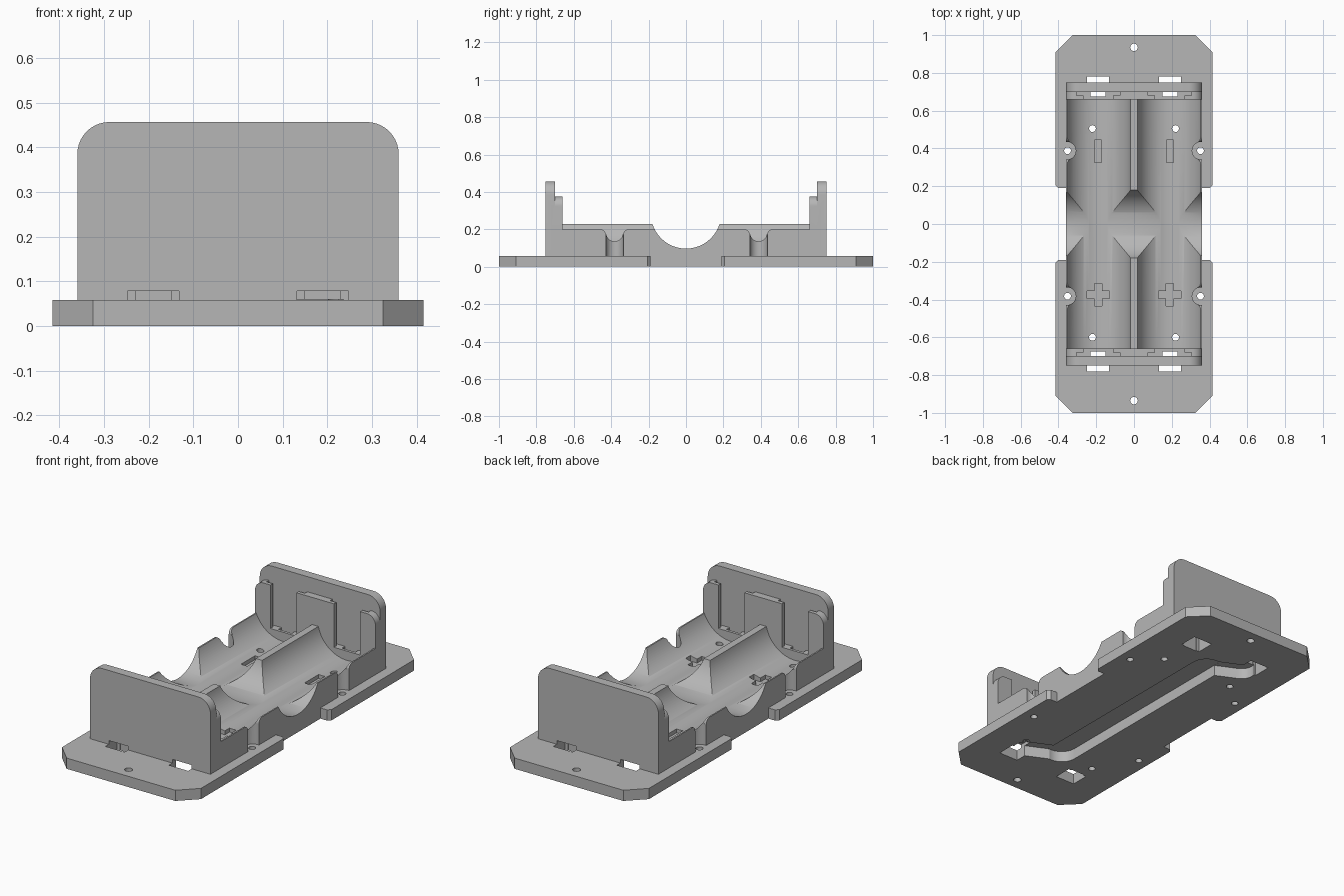
import bpy
import bmesh
from math import pi, cos, sin, atan2
from mathutils import Vector

cube = bpy.data.objects.get("Cube")
if cube:
    bpy.data.objects.remove(cube, do_unlink=True)

GREY = (0.47, 0.47, 0.47, 1)
grey = bpy.data.materials.new("grey_plastic")
grey.use_nodes = True
grey.diffuse_color = GREY
grey.node_tree.nodes["Principled BSDF"].inputs["Base Color"].default_value = GREY


def prism(name, outline, lo, hi, axis="z"):
    """Extrude a 2D outline from lo to hi along an axis."""
    place = {"x": lambda a, b, c: (c, a, b),
             "y": lambda a, b, c: (a, c, b),
             "z": lambda a, b, c: (a, b, c)}[axis]
    bm = bmesh.new()
    face = bm.faces.new([bm.verts.new(place(a, b, lo)) for a, b in outline])
    ext = bmesh.ops.extrude_face_region(bm, geom=[face])
    verts = [g for g in ext["geom"] if isinstance(g, bmesh.types.BMVert)]
    bmesh.ops.translate(bm, verts=verts, vec=Vector(place(0, 0, hi - lo)))
    bmesh.ops.recalc_face_normals(bm, faces=bm.faces)
    mesh = bpy.data.meshes.new(name)
    bm.to_mesh(mesh)
    bm.free()
    mesh.materials.append(grey)
    obj = bpy.data.objects.new(name, mesh)
    bpy.context.collection.objects.link(obj)
    return obj


def arc(cx, cy, r, start, end, n):
    steps = [start + (end - start) * i / n for i in range(n + 1)]
    return [(cx + r * cos(t), cy + r * sin(t)) for t in steps]


def circle(cx, cy, r, n=32):
    return arc(cx, cy, r, 0, 2 * pi, n)[:-1]


def rect(cx, cy, hx, hy):
    return [(cx - hx, cy - hy), (cx + hx, cy - hy), (cx + hx, cy + hy), (cx - hx, cy + hy)]


def capsule(p, q, r):
    t = atan2(q[1] - p[1], q[0] - p[0])
    return arc(*q, r, t - pi / 2, t + pi / 2, 12) + arc(*p, r, t + pi / 2, t + 1.5 * pi, 12)


def rounded_top(half, bottom, top, r):
    return ([(-half, bottom), (half, bottom)]
            + arc(half - r, top - r, r, 0, pi / 2, 10)
            + arc(r - half, top - r, r, pi / 2, pi, 10))


def combine(target, other, operation):
    mod = target.modifiers.new(operation.lower(), "BOOLEAN")
    mod.operation, mod.object, mod.solver = operation, other, "EXACT"
    bpy.context.view_layer.objects.active = target
    bpy.ops.object.modifier_apply(modifier=mod.name)
    bpy.data.objects.remove(other, do_unlink=True)


def cut(*args):
    combine(holder, prism("cutter", *args), "DIFFERENCE")


def add(*args):
    combine(holder, prism("addition", *args), "UNION")


# Base plate: chamfered ends and narrow waist
quarter = [(0.36, 0.19), (0.40, 0.19), (0.416, 0.206), (0.416, 0.91), (0.325, 1.0)]
mirrored = [(-x, y) for x, y in reversed(quarter)]
half = quarter + mirrored
holder = prism("cell_holder", half + [(-x, -y) for x, y in half], 0, 0.058)

# Cradle block and taller centre rib
add(rect(0, 0, 0.36, 0.72), 0.03, 0.2)
add(rect(0, 0, 0.08, 0.70), 0.05, 0.228)

# End walls with a lower contact step on the inside
for s in (-1, 1):
    add(rounded_top(0.36, 0.03, 0.375, 0.05), *sorted((s * 0.66, s * 0.72)), "y")
    add(rounded_top(0.36, 0.02, 0.457, 0.072), *sorted((s * 0.70, s * 0.75)), "y")

# Two cell troughs and the cross scallop
for x in (-0.19, 0.19):
    cut(circle(x, 0.265, 0.175, 96), -0.66, 0.66, "y")
cut(circle(0, 0.285, 0.188, 96), -0.5, 0.5, "x")

# Contact slots, wire windows
for s in (-1, 1):
    for x in (-0.19, 0.19):
        cut(rect(x, 0.27, 0.115, 0.13), *sorted((s * 0.68, s * 0.70)), "y")
        cut(rect(x, 0.27, 0.078, 0.13), *sorted((s * 0.64, s * 0.69)), "y")
        cut(rect(x, s * 0.6875, 0.04, 0.0125), -0.05, 0.2)
        cut(rect(x, s * 0.73, 0.058, 0.05), -0.05, 0.078)

# Side notches with flared tops, and screw holes
for s in (-1, 1):
    for y in (-0.382, 0.388):
        cut(circle(s * 0.355, y, 0.047), 0.058, 0.4)
        flare = ([(y - 0.1, 0.21)] + arc(y - 0.075, 0.172, 0.028, pi / 2, 0, 8)
                 + arc(y + 0.075, 0.172, 0.028, pi, pi / 2, 8) + [(y + 0.1, 0.21)])
        cut(flare, *sorted((s * 0.32, s * 0.4)), "x")
        cut(circle(s * 0.352, y, 0.018, 20), -0.05, 0.1)
    for y in (-0.6, 0.505):
        cut(circle(s * 0.22, y, 0.018, 20), -0.05, 0.2)
    cut(circle(0, s * 0.935, 0.02, 20), -0.05, 0.1)

# Polarity marks sunk in the trough floors
for x in (-0.19, 0.19):
    cut(rect(x, 0.385, 0.019, 0.06), 0.07, 0.15)
    cut(rect(x, -0.375, 0.02, 0.06), 0.07, 0.15)
    cut(rect(x, -0.375, 0.06, 0.02), 0.07, 0.15)

# Wire channel in the underside, bending to opposite windows
cut(capsule((0, -0.58), (0, 0.58), 0.085), -0.05, 0.06)
for s in (-1, 1):
    cut(capsule((0, s * 0.58), (-s * 0.17, s * 0.66), 0.07), -0.05, 0.0595)

bpy.ops.object.select_all(action="DESELECT")
holder.select_set(True)
bpy.context.view_layer.objects.active = holder
bpy.ops.object.shade_smooth_by_angle(angle=pi / 6)
